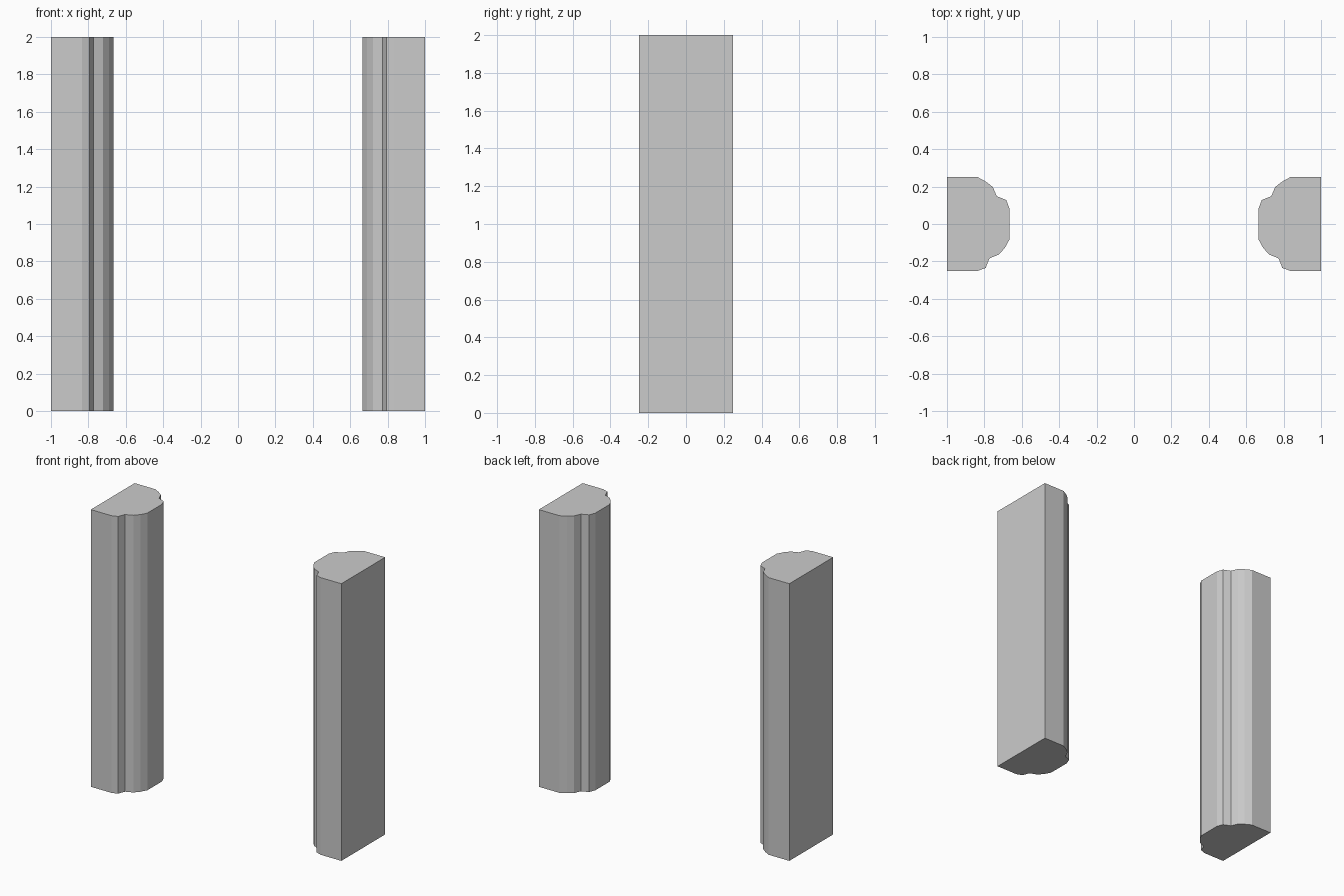
import bpy, bmesh

if "Cube" in bpy.data.objects:
    bpy.data.objects.remove(bpy.data.objects["Cube"])

HEIGHT = 2.0

# Moulded jamb cross-section (left side), counter-clockwise from the outer front corner
PROFILE = [
    (-1.0, -0.25), (-0.835, -0.25), (-0.793, -0.235), (-0.773, -0.184),
    (-0.722, -0.163), (-0.69, -0.127), (-0.666, -0.083), (-0.666, 0.083),
    (-0.683, 0.128), (-0.734, 0.149), (-0.755, 0.198), (-0.791, 0.226),
    (-0.835, 0.25), (-1.0, 0.25),
]


def make_jamb(name, side):
    """Extrude the profile upward; side = 1 keeps it left, -1 mirrors it right."""
    bm = bmesh.new()
    base = bm.faces.new([bm.verts.new((x * side, y, 0)) for x, y in PROFILE])
    top = bmesh.ops.extrude_face_region(bm, geom=[base], use_keep_orig=True)
    verts = [v for v in top["geom"] if isinstance(v, bmesh.types.BMVert)]
    bmesh.ops.translate(bm, verts=verts, vec=(0, 0, HEIGHT))
    bmesh.ops.recalc_face_normals(bm, faces=bm.faces)
    mesh = bpy.data.meshes.new(name)
    bm.to_mesh(mesh)
    bm.free()
    bpy.context.collection.objects.link(bpy.data.objects.new(name, mesh))


# Pair of mirrored door jambs
make_jamb("left_jamb", 1)
make_jamb("right_jamb", -1)
